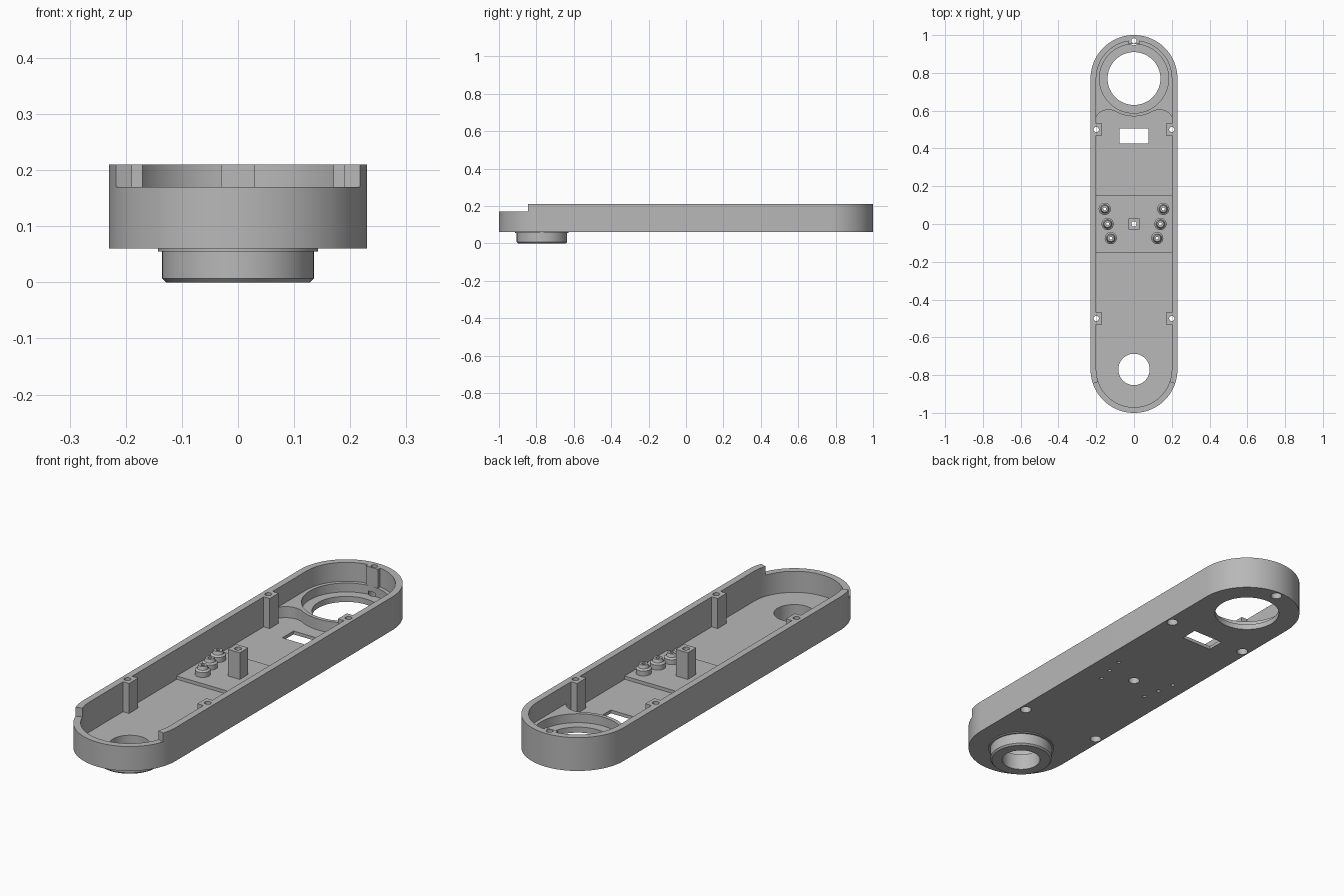
import bpy
import bmesh
from math import sin, cos, radians, pi

if "Cube" in bpy.data.objects:
    bpy.data.objects.remove(bpy.data.objects["Cube"], do_unlink=True)

BOTTOM, FLOOR, PAD, RIM = 0.06, 0.075, 0.09, 0.21
END = 0.77  # y of each rounded end's centre

grey = bpy.data.materials.new("plain_grey")
grey.use_nodes = True
grey.diffuse_color = (0.48, 0.48, 0.48, 1)
grey.node_tree.nodes["Principled BSDF"].inputs["Base Color"].default_value = (0.48, 0.48, 0.48, 1)


def finish(name, bm):
    bmesh.ops.recalc_face_normals(bm, faces=bm.faces)
    mesh = bpy.data.meshes.new(name)
    bm.to_mesh(mesh)
    bm.free()
    mesh.materials.append(grey)
    obj = bpy.data.objects.new(name, mesh)
    bpy.context.collection.objects.link(obj)
    return obj


def prism(name, points, z0, z1):
    """Extrude a flat outline from z0 to z1."""
    bm = bmesh.new()
    face = bm.faces.new([bm.verts.new((x, y, z0)) for x, y in points])
    new = bmesh.ops.extrude_face_region(bm, geom=[face])["geom"]
    verts = [v for v in new if isinstance(v, bmesh.types.BMVert)]
    bmesh.ops.translate(bm, verts=verts, vec=(0, 0, z1 - z0))
    return finish(name, bm)


def box(name, x0, x1, y0, y1, z0, z1):
    return prism(name, [(x0, y0), (x1, y0), (x1, y1), (x0, y1)], z0, z1)


def lathe(name, x, y, profile, steps=64):
    """Turn a (radius, z) profile, capped at both ends, about a vertical axis."""
    bm = bmesh.new()
    rings = [[bm.verts.new((x + r * cos(2 * pi * i / steps), y + r * sin(2 * pi * i / steps), z))
              for i in range(steps)] for r, z in profile]
    for low, high in zip(rings, rings[1:]):
        for i in range(steps):
            j = (i + 1) % steps
            bm.faces.new((low[i], low[j], high[j], high[i]))
    bm.faces.new(rings[0])
    bm.faces.new(rings[-1])
    return finish(name, bm)


def arc(cx, cy, r, a0, a1, steps):
    angles = [radians(a0 + (a1 - a0) * i / steps) for i in range(steps + 1)]
    return [(cx + r * cos(a), cy + r * sin(a)) for a in angles]


def stadium(r):
    return arc(0, END, r, 0, 180, 48) + arc(0, -END, r, 180, 360, 48)


def combine(target, others, operation):
    bpy.context.view_layer.objects.active = target
    for other in others:
        mod = target.modifiers.new("combine", "BOOLEAN")
        mod.operation, mod.solver, mod.object = operation, "EXACT", other
        bpy.ops.object.modifier_apply(modifier=mod.name)


def discard(helpers):
    for helper in helpers:
        bpy.data.objects.remove(helper, do_unlink=True)


# Tray with rounded ends and the lowered front rim
shell = prism("case_shell", stadium(0.23), BOTTOM, RIM)
cavity = prism("cavity_cutter", stadium(0.2), FLOOR, 0.3)
notch_edge = arc(0, -END, 0.5, 199, 341, 12)
notch = prism("notch_cutter", [(0, -END)] + notch_edge, 0.17, 0.3)
combine(shell, [cavity, notch], "DIFFERENCE")
discard([cavity, notch])

# Raised centre pad, bearing seat and screw posts joined to the tray
pad = box("centre_pad", -0.21, 0.21, -0.15, 0.15, 0.067, PAD)
right_flank = arc(0, END, 0.2, 270, 302, 12) + arc(0.135, 0.53, 0.075, 108, 18, 12)
left_flank = [(-x, y) for x, y in reversed(right_flank[1:])]
seat = prism("bearing_seat", right_flank + arc(0, END, 0.215, 0, 180, 48) + left_flank, 0.067, 0.125)
posts = [box("side_post", min(s * 0.17, s * 0.215), max(s * 0.17, s * 0.215),
             y - 0.032, y + 0.032, 0.067, RIM) for s in (-1, 1) for y in (-0.5, 0.5)]
posts.append(box("back_post", -0.03, 0.03, 0.953, 0.985, 0.067, RIM))
joined = [pad, seat] + posts
combine(shell, joined, "UNION")
discard(joined)

# Stepped bearing opening, front bore and cable slot
bearing = lathe("bearing_cutter", 0, END, [(0.14, 0), (0.14, 0.085), (0.183, 0.085), (0.183, 0.2)], 96)
bore = lathe("bore_cutter", 0, -END, [(0.083, -0.1), (0.083, 0.15)])
slot = box("slot_cutter", -0.077, 0.077, 0.425, 0.505, 0, 0.15)
combine(shell, [bearing, bore, slot], "DIFFERENCE")

# Front pivot boss below the floor
boss = lathe("pivot_boss", 0, -END, [(0.128, 0), (0.135, 0.007), (0.135, 0.055),
                                     (0.143, 0.055), (0.143, 0.068)], 96)
combine(boss, [bore], "DIFFERENCE")
discard([bearing, bore, slot])

# Square centre post
centre_post = box("centre_post", -0.03, 0.03, -0.03, 0.03, 0.08, RIM)

# Screw holes, wide below and narrow above
screw_spots = [(s * 0.2, y) for s in (-1, 1) for y in (-0.5, 0.5)] + [(0, 0.97), (0, 0)]
for x, y in screw_spots:
    hole = lathe("screw_cutter", x, y, [(0.024, 0), (0.024, 0.1), (0.014, 0.1), (0.014, 0.3)], 24)
    combine(shell, [hole], "DIFFERENCE")
    if (x, y) == (0, 0):
        combine(centre_post, [hole], "DIFFERENCE")
    discard([hole])

# Two rows of small stepped contact sockets
sockets = []
for side, label in ((-1, "right"), (1, "left")):
    for x, y in ((0.155, 0.08), (0.14, 0), (0.123, -0.075)):
        socket = lathe(label + "_contact_socket", side * x, y,
                       [(0.032, 0.08), (0.032, 0.112), (0.023, 0.118), (0.018, 0.132)], 32)
        hole = lathe("contact_cutter", side * x, y, [(0.008, 0), (0.008, 0.2)], 16)
        combine(socket, [hole], "DIFFERENCE")
        combine(shell, [hole], "DIFFERENCE")
        discard([hole])
        sockets.append(socket)

# Smooth the round walls and keep crisp edges
bpy.ops.object.select_all(action="DESELECT")
for part in [shell, boss, centre_post] + sockets:
    part.select_set(True)
bpy.context.view_layer.objects.active = shell
bpy.ops.object.shade_smooth_by_angle(angle=radians(25))
